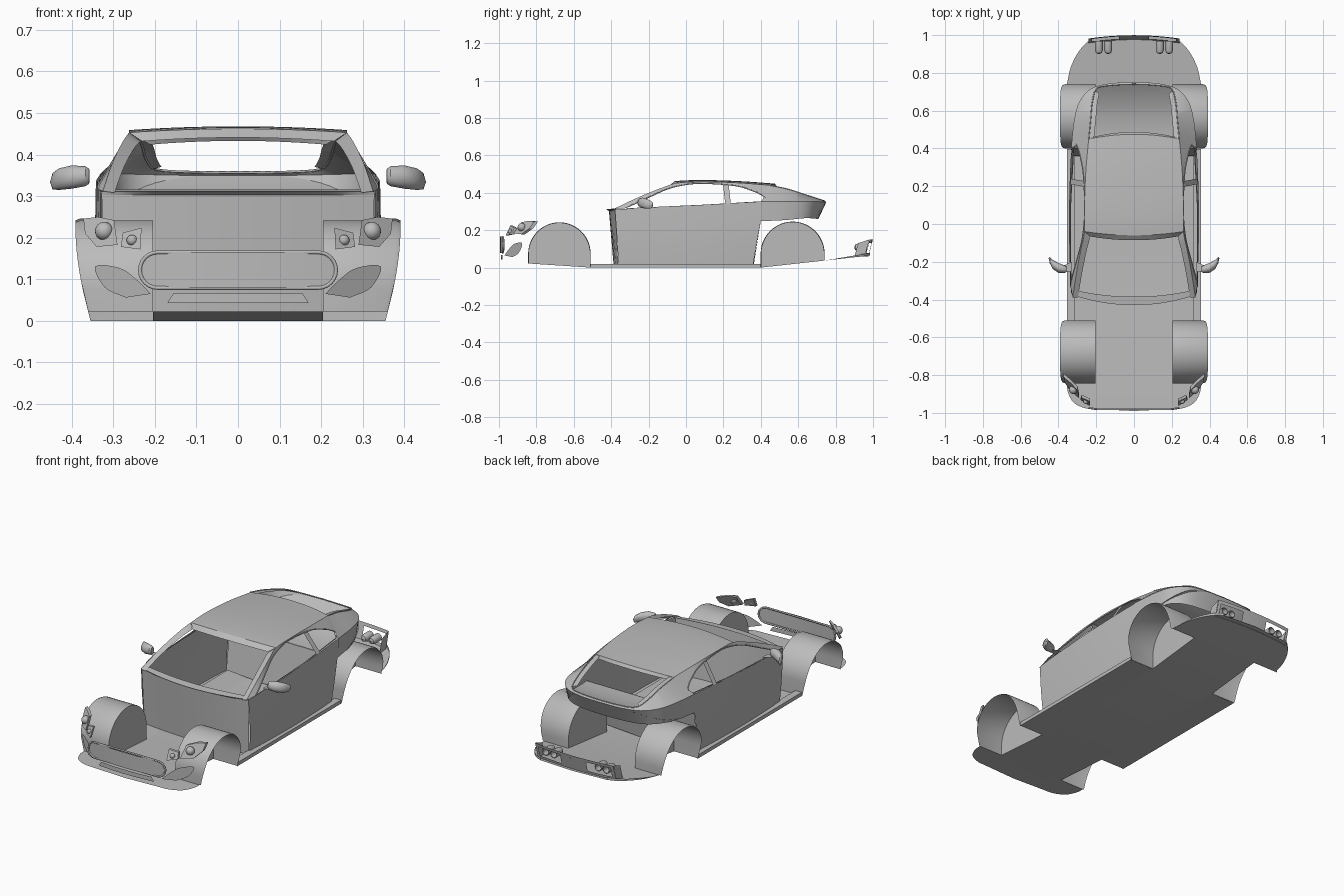
import bpy, bmesh, math
from mathutils import Vector

cube = bpy.data.objects.get("Cube")
if cube:
    bpy.data.objects.remove(cube, do_unlink=True)

grey = bpy.data.materials.new("body_grey")
grey.use_nodes = True
grey.diffuse_color = (0.5, 0.5, 0.5, 1)
grey.node_tree.nodes["Principled BSDF"].inputs["Base Color"].default_value = (0.5, 0.5, 0.5, 1)


def finish(name, data, mirror):
    data.materials.append(grey)
    ob = bpy.data.objects.new(name, data)
    bpy.context.scene.collection.objects.link(ob)
    if mirror:
        ob.modifiers.new("Mirror", 'MIRROR')
    return ob


def loft(name, rows, mirror=True):
    """Surface through equal-length rows of points."""
    me = bpy.data.meshes.new(name)
    bm = bmesh.new()
    grid = [[bm.verts.new(p) for p in row] for row in rows]
    for a, b in zip(grid, grid[1:]):
        for i in range(len(a) - 1):
            bm.faces.new((a[i], a[i + 1], b[i + 1], b[i]))
    bmesh.ops.remove_doubles(bm, verts=bm.verts, dist=0.0002)
    bmesh.ops.recalc_face_normals(bm, faces=bm.faces)
    bm.to_mesh(me)
    bm.free()
    return finish(name, me, mirror)


def plate(name, outline, depth=0.0):
    """Flat outline, optionally extruded backwards along y."""
    me = bpy.data.meshes.new(name)
    bm = bmesh.new()
    face = bm.faces.new([bm.verts.new(p) for p in outline])
    if depth:
        ext = bmesh.ops.extrude_face_region(bm, geom=[face], use_keep_orig=True)
        for v in ext["geom"]:
            if isinstance(v, bmesh.types.BMVert):
                v.co.y += depth
    bmesh.ops.recalc_face_normals(bm, faces=bm.faces)
    bm.to_mesh(me)
    bm.free()
    return finish(name, me, True)


def tube(name, pts, r, mirror=False, closed=False):
    cu = bpy.data.curves.new(name, 'CURVE')
    cu.dimensions = '3D'
    cu.bevel_depth = r
    cu.bevel_resolution = 1
    sp = cu.splines.new('POLY')
    sp.points.add(len(pts) - 1)
    for q, p in zip(sp.points, pts):
        q.co = (*p, 1)
    sp.use_cyclic_u = closed
    return finish(name, cu, mirror)


def smooth(pts, n=4):
    """Rounded path through the points."""
    p = [Vector(q) for q in pts]
    p = [2 * p[0] - p[1]] + p + [2 * p[-1] - p[-2]]
    out = []
    for a, b, c, d in zip(p, p[1:], p[2:], p[3:]):
        for k in range(n):
            t = k / n
            out.append(0.5 * (2 * b + (c - a) * t + (2 * a - 5 * b + 4 * c - d) * t ** 2
                              + (3 * b - a - 3 * c + d) * t ** 3))
    return out + [p[-2]]


def ball(name, centre, r):
    me = bpy.data.meshes.new(name)
    bm = bmesh.new()
    bmesh.ops.create_uvsphere(bm, u_segments=20, v_segments=12, radius=r)
    bmesh.ops.translate(bm, verts=bm.verts, vec=centre)
    bm.to_mesh(me)
    bm.free()
    return finish(name, me, True)


def floor_z(y):
    if y < -0.51:
        return min(0.022, (-0.51 - y) * 0.066)
    return 0 if y < 0.4 else (y - 0.4) * 0.11


# Floor pan with wheel cut-outs
IN, OUT = 0.205, 0.355
ys = [-0.843, -0.51, 0.398, 0.741]
loft("floor_centre", [[(x, y, floor_z(y)) for y in (-0.99 + x * 0.05, *ys, 1 - x * 0.07)] for x in (0, IN)])
nose = smooth([(OUT, ys[0], 0), (0.35, -0.89, 0), (0.32, -0.945, 0), (0.26, -0.975, 0), (IN, -0.98, 0)])
tail = smooth([(OUT, ys[3], 0), (0.335, 0.83, 0), (0.295, 0.91, 0), (0.245, 0.965, 0), (IN, 0.985, 0)])
for name, edge in (("front_floor_corner", nose), ("rear_floor_corner", tail)):
    loft(name, [[(p.x, p.y, floor_z(p.y)) for p in edge], [(IN, p.y, floor_z(p.y)) for p in edge]])
loft("rear_floor_lip", [[(p.x, p.y, floor_z(p.y) + h * (p.y - ys[3])) for p in tail] for h in (0, 0.06)])
loft("sill", [[(x, y, z) for y in ys[1:3]] for x, z in ((IN, 0), (OUT, 0), (OUT, 0.02), (0.315, 0.02))])

# Wheel arches
for name, mid, r in (("front", -0.677, 0.167), ("rear", 0.57, 0.171)):
    arc = [(mid - r, floor_z(mid - r))]
    arc += [(mid - r * math.cos(math.pi * k / 24), 0.075 + r * math.sin(math.pi * k / 24)) for k in range(25)]
    arc += [(mid + r, floor_z(mid + r))]
    flare = [OUT + 0.036 * math.sin(min(1, z / 0.23) * math.pi / 2) for y, z in arc]
    loft(name + "_arch", [[(IN, y, z) for y, z in arc],
                          [(f - 0.01, y, z) for f, (y, z) in zip(flare, arc)],
                          [(f, mid + (y - mid) * 0.98, z - 0.004 * (z > 0.075)) for f, (y, z) in zip(flare, arc)]])
    plate(name + "_arch_inner_wall", [(IN, y, z) for y, z in arc])

# Cabin: firewall, cowl, doors and rear bulkhead
across = [k / 8 for k in range(9)]
fire_top = [(0.328 * t, -0.412 + 0.036 * t * t, 0.303) for t in across]
loft("firewall", [[(0.322 * t, -0.386 + 0.024 * t * t, floor_z(0)) for t in across], fire_top])
loft("cowl", [fire_top, [(0.33 * t, -0.43 + 0.055 * t * t, 0.311) for t in across],
              [(0.316 * t, -0.385 + 0.035 * t * t, 0.316) for t in across]])


def door_row(x, y0, y1, z0, z1):
    return [(x - 0.012 * (2 * t - 1) ** 2, y0 + (y1 - y0) * t, z0 + (z1 - z0) * t) for t in across]


loft("door_side", [door_row(0.336, -0.362, 0.36, 0.02, 0.02), door_row(0.342, -0.366, 0.376, 0.11, 0.12),
                   door_row(0.344, -0.372, 0.4, 0.2, 0.25), door_row(0.342, -0.38, 0.402, 0.311, 0.352)])
loft("rear_bulkhead", [[(0, 0.36, 0), (0.324, 0.36, 0.02)], [(0, 0.4, 0.25), (0.331, 0.4, 0.25)]])

# Roof rail and pillars around the side window
rail = smooth([(0.325, -0.39, 0.312), (0.303, -0.25, 0.378), (0.278, -0.12, 0.43), (0.262, -0.04, 0.453),
               (0.262, 0.1, 0.459), (0.255, 0.28, 0.453), (0.24, 0.45, 0.44)])
window = smooth([(-0.33, 0.316), (-0.22, 0.366), (-0.1, 0.42), (0, 0.444), (0.1, 0.45), (0.27, 0.437), (0.38, 0.402)])


def side_x(z):
    return 0.336 - 0.075 * max(0, z - 0.325) / 0.125


top_edge = [(side_x(z), y, z) for y, z in window]
corner = [(side_x(z), y, z) for y, z in smooth([(0.38, 0.402), (0.425, 0.372), (0.402, 0.352)])]
loft("roof_rail", [rail + [rail[-1]] * len(corner), top_edge + corner])
tube("window_trim", top_edge + corner + [(0.336, 0.1, 0.334)], 0.003, mirror=True, closed=True)
loft("door_pillar", [[(0.337, y, 0.338), (side_x(0.443) + 0.001, y - 0.012, 0.443)] for y in (0.21, 0.24)])

# Roof with front and rear window headers
rows = []
for p in rail[12:]:
    sweep = (p.y + 0.04) / 0.49
    rows.append([(p.x * t, p.y + (0.025 * sweep - 0.02 * (1 - sweep)) * (1 - t * t),
                  p.z + 0.009 * (1 - t * t)) for t in across])
loft("roof", rows)
loft("windscreen_header", [rows[0], [(x * 0.88, y - 0.026, z - 0.021) for x, y, z in rows[0]]])
loft("rear_window_header", [rows[-1], [(x * 0.88, y + 0.012, z - 0.016) for x, y, z in rows[-1]]])
loft("windscreen_pillar", [rail[:13], [(p.x - 0.028, p.y - 0.026 * k / 12, p.z - 0.004 - 0.017 * k / 12)
                                       for k, p in enumerate(rail[:13])]])

# Tail shell around the rear window
frame = smooth([(0.24, 0.45, 0.44), (0.23, 0.55, 0.418), (0.22, 0.65, 0.386), (0.195, 0.718, 0.364),
                (0.11, 0.735, 0.358), (0, 0.74, 0.357)])
lip = smooth([(0.333, 0.402, 0.352), (0.317, 0.55, 0.354), (0.288, 0.65, 0.354), (0.225, 0.718, 0.352),
              (0.12, 0.745, 0.35), (0, 0.75, 0.35)])
base = smooth([(0.332, 0.4, 0.248), (0.315, 0.53, 0.254), (0.282, 0.635, 0.264), (0.212, 0.685, 0.262),
               (0.11, 0.703, 0.26), (0, 0.708, 0.26)])
inner = [Vector((max(0, p.x - (0.028 if p.y < 0.7 else 0)), p.y, p.z - 0.003)) for p in frame]
loft("tail_shell", [inner, frame, lip, base])
loft("boot_lining", [[(p.x * 0.99 * t, p.y, 0.25 + 0.098 * ((p.y - 0.4) / 0.345) ** 2.4) for t in (0, 1)]
                     for p in lip[:17]])
loop = frame + [Vector((-p.x, p.y, p.z)) for p in reversed(frame[:-1])]
tube("rear_window_trim", loop, 0.003)

# Mirrors: swept housing and stalk
circle = [(math.cos(math.pi * k / 8), math.sin(math.pi * k / 8)) for k in range(17)]
housing = [(0.357, -0.24, 0.001, 0.348, 0.001), (0.358, -0.24, 0.014, 0.348, 0.018),
           (0.367, -0.24, 0.02, 0.348, 0.024), (0.4, -0.232, 0.026, 0.346, 0.028),
           (0.43, -0.214, 0.024, 0.341, 0.026), (0.446, -0.192, 0.016, 0.336, 0.02),
           (0.452, -0.182, 0.001, 0.334, 0.001)]
loft("mirror_housing", [[(x, y + ry * c, z + rz * s) for c, s in circle] for x, y, ry, z, rz in housing])
plate("mirror_stalk", [(0.328, -0.25, 0.326), (0.385, -0.252, 0.33), (0.385, -0.225, 0.33), (0.328, -0.2, 0.326)])

# Front grille, lower intake and side intakes
hw, hh = 0.236, 0.043


def bend(x):
    return -0.994 + 0.35 * x * x


ring = [(sx * (hw - hh) + hh * math.cos(a), 0.122 + hh * math.sin(a))
        for sx, start in ((1, -0.5), (-1, 0.5)) for a in [math.pi * (start + k / 12) for k in range(13)]]
cols = [hw * math.sin(math.pi / 2 * k / 20) for k in range(-20, 21)]
half = [math.sqrt(max(0, hh ** 2 - max(0, abs(x) - hw + hh) ** 2)) for x in cols]
loft("grille_panel", [[(x, bend(x), 0.122 + s * h) for x, h in zip(cols, half)] for s in (-1, 1)], False)
tube("grille_surround", [(x, bend(x), z) for x, z in ring], 0.005, closed=True)
loft("lower_intake", [[(w * k / 6, bend(w * k / 6) + 0.004, z) for k in range(7)]
                      for w, z in ((0.17, 0.043), (0.155, 0.067))])
side = smooth([(0.21, 0.065), (0.245, 0.1), (0.285, 0.127), (0.344, 0.131), (0.32, 0.08), (0.27, 0.056)])
plate("side_intake", [(x, -0.97 + (x - 0.21) * 0.7, z) for x, z in side])

# Headlights
big = [(0.29, 0.183), (0.34, 0.178), (0.368, 0.21), (0.372, 0.246), (0.335, 0.25), (0.298, 0.242)]
small = [(0.235, 0.172), (0.282, 0.178), (0.277, 0.212), (0.232, 0.224)]
plate("outer_headlight", [(x, -0.925 + (x - 0.29) * 0.9 + (z - 0.18) * 0.6, z) for x, z in big], 0.02)
plate("inner_headlight", [(x, -0.965 + (x - 0.235) * 0.6 + (z - 0.17) * 0.5, z) for x, z in small], 0.015)
ball("outer_lamp", (0.322, -0.878, 0.216), 0.022)
ball("inner_lamp", (0.255, -0.94, 0.194), 0.013)


# Rear bumper panel with exhaust openings
def rear_strip(name, x0, x1, z0, z1):
    xs = [x0 + (x1 - x0) * k / 6 for k in range(7)]
    loft(name, [[(x, 0.975 + (z - 0.06) * 0.27 - 0.3 * x * x, z) for x in xs] for z in (z0, z1)])


rear_strip("rear_panel_top", 0, 0.24, 0.132, 0.15)
rear_strip("rear_panel_bottom", 0, 0.24, 0.06, 0.078)
rear_strip("rear_panel_centre", 0, 0.08, 0.078, 0.132)
rear_strip("rear_panel_end", 0.222, 0.24, 0.078, 0.132)
plate("rear_panel_cheek", [(0.24, 0.9, 0.056), (0.24, 0.956, 0.06), (0.24, 0.98, 0.15), (0.24, 0.92, 0.13)])
for x in (0.137, 0.186):
    loft("exhaust_pipe", [[(x + r * c, y, 0.108 + r * s) for c, s in circle]
                          for r, y in ((0.002, 0.9), (0.015, 0.905), (0.021, 0.92), (0.021, 0.968),
                                       (0.017, 0.968), (0.016, 0.93), (0.001, 0.93))])

# Smooth curved panels while keeping edges crisp
bpy.ops.object.select_all(action='DESELECT')
for ob in bpy.context.scene.objects:
    if ob.type == 'MESH':
        ob.select_set(True)
        bpy.context.view_layer.objects.active = ob
bpy.ops.object.shade_smooth_by_angle(angle=0.6)
